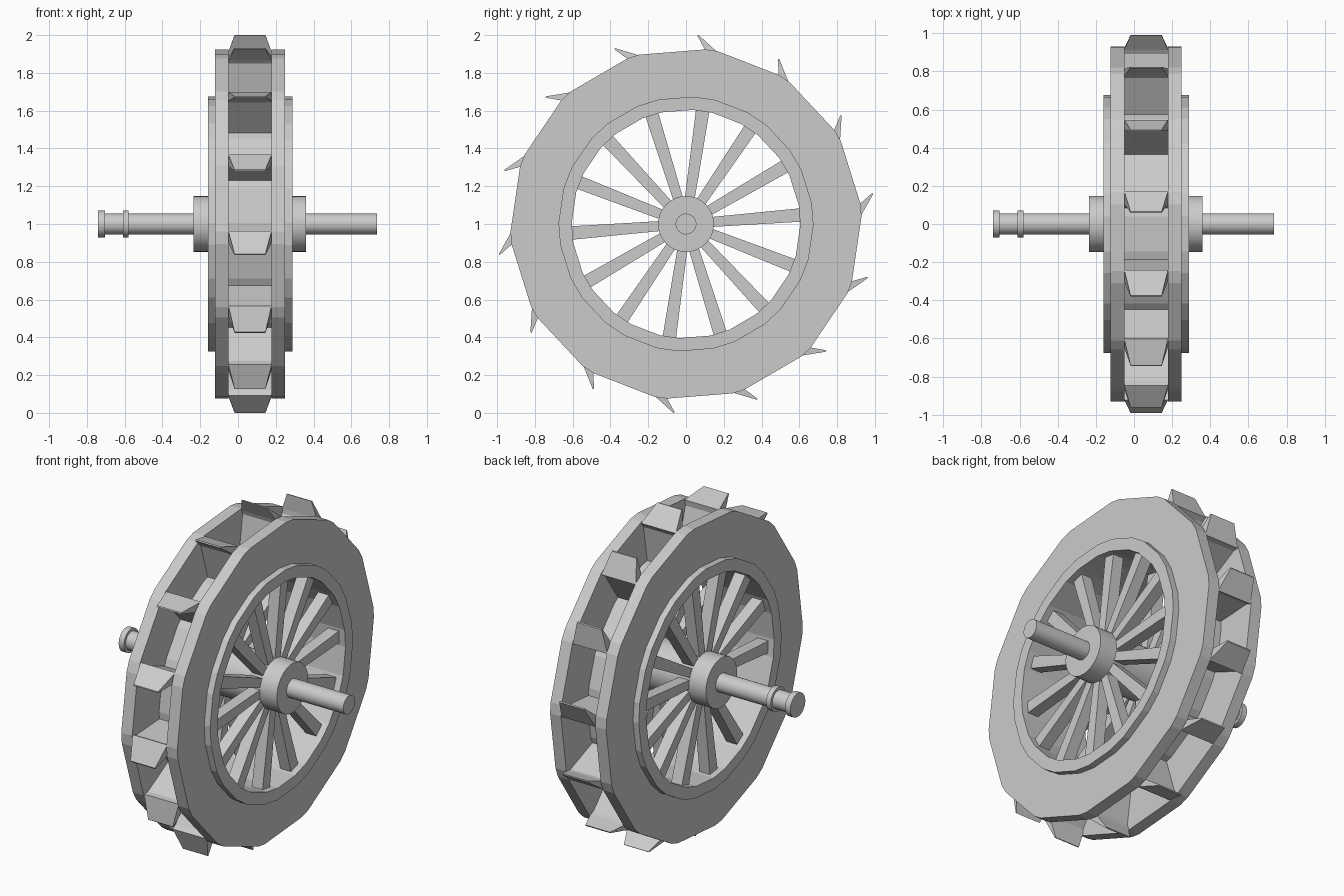
import bpy, bmesh
from math import cos, sin, radians, pi

if "Cube" in bpy.data.objects:
    bpy.data.objects.remove(bpy.data.objects["Cube"])

N = 14                      # paddles, spokes and rim segments
PHASE = radians(4.5)
STEP = 2 * pi / N
CZ = 1.0                    # axle height
MID = 0.063                 # wheel centre along the axle


def finish(name, bm):
    bmesh.ops.recalc_face_normals(bm, faces=bm.faces)
    me = bpy.data.meshes.new(name)
    bm.to_mesh(me)
    bm.free()
    ob = bpy.data.objects.new(name, me)
    bpy.context.collection.objects.link(ob)
    return ob


def rim_angles(half):
    """Corners of a 14-sided polygon, each cut into two."""
    return [PHASE + k * STEP + s * radians(half) for k in range(N) for s in (-1, 1)]


def ring(name, x0, x1, r_in, r_out, half_in, half_out):
    bm = bmesh.new()
    a_in, a_out = rim_angles(half_in), rim_angles(half_out)
    loops = []
    for x, r, angs in ((x0, r_in, a_in), (x0, r_out, a_out), (x1, r_out, a_out), (x1, r_in, a_in)):
        loops.append([bm.verts.new((x, r * cos(a), CZ + r * sin(a))) for a in angs])
    n = 2 * N
    for j in range(4):
        p, q = loops[j], loops[(j + 1) % 4]
        for i in range(n):
            bm.faces.new((p[i], p[(i + 1) % n], q[(i + 1) % n], q[i]))
    return finish(name, bm)


def rod(name, x0, x1, r, sides=32):
    bpy.ops.mesh.primitive_cylinder_add(vertices=sides, radius=r, depth=x1 - x0,
                                        location=((x0 + x1) / 2, 0, CZ), rotation=(0, pi / 2, 0))
    ob = bpy.context.object
    ob.name = name
    bpy.ops.object.shade_smooth_by_angle(angle=radians(30))
    return ob


def radial_prism(bm, profile, angle):
    """Profile points (radius, tangent offset, x0, x1) extruded along the axle."""
    sides = []
    for side in (2, 3):
        sides.append([bm.verts.new((p[side], p[0] * cos(angle) - p[1] * sin(angle),
                                    CZ + p[0] * sin(angle) + p[1] * cos(angle))) for p in profile])
    a, b = sides
    bm.faces.new(a)
    bm.faces.new(b[::-1])
    n = len(profile)
    for i in range(n):
        bm.faces.new((a[i], a[(i + 1) % n], b[(i + 1) % n], b[i]))


# Axle, hub and end collars
rod("axle", -0.735, 0.735, 0.055)
rod("hub", -0.235, 0.36, 0.148)
rod("end_collar", -0.74, -0.705, 0.071)
rod("inner_collar", -0.61, -0.58, 0.071)

# Drum closing the buckets, and the two side walls
ring("drum", -0.16, 0.288, 0.605, 0.675, 5, 5)
ring("side_wall_left", -0.122, -0.05, 0.64, 0.93, 5, 2)
ring("side_wall_right", 0.177, 0.249, 0.64, 0.93, 5, 2)

# Two sets of spokes
for name, x0, x1 in (("spokes_left", -0.122, -0.052), ("spokes_right", 0.178, 0.248)):
    bm = bmesh.new()
    for k in range(N):
        radial_prism(bm, [(0.12, -0.026, x0, x1), (0.63, -0.036, x0, x1),
                          (0.63, 0.036, x0, x1), (0.12, 0.026, x0, x1)], PHASE + k * STEP)
    finish(name, bm)

# Paddles with bent, tapered tips
bm = bmesh.new()
w0, w1, t0, t1 = -0.051, 0.178, -0.018, 0.145
for k in range(N):
    radial_prism(bm, [(0.64, -0.015, w0, w1), (0.89, -0.02, w0, w1), (0.922, -0.036, w0, w1),
                      (1.0, 0.08, t0, t1), (0.997, 0.087, t0, t1),
                      (0.918, 0.028, w0, w1), (0.895, 0.015, w0, w1), (0.64, 0.015, w0, w1)],
                 PHASE + k * STEP)
finish("paddles", bm)
